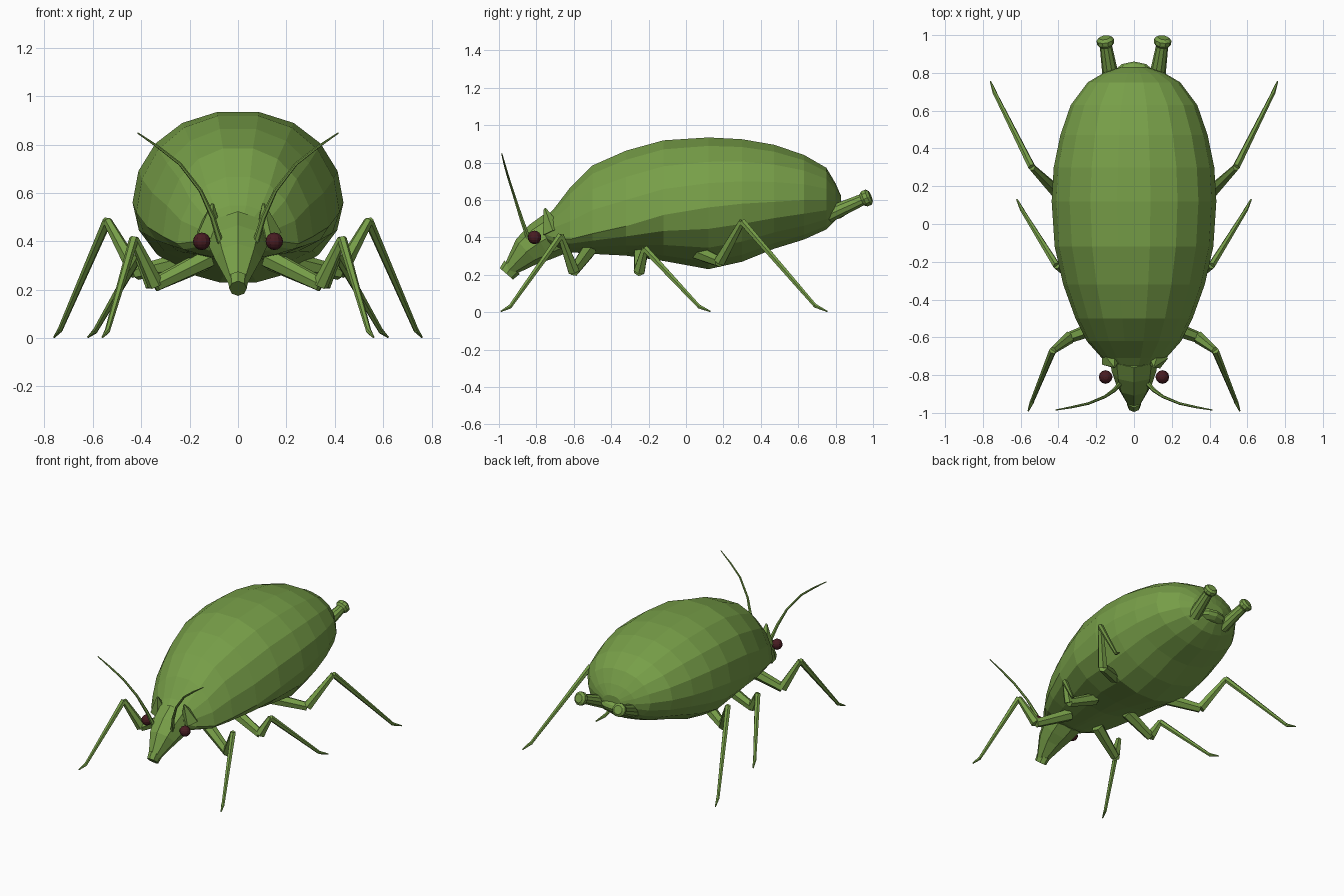
import bpy, bmesh, math
from mathutils import Vector

cube = bpy.data.objects.get("Cube")
if cube:
    bpy.data.objects.remove(cube, do_unlink=True)


def material(name, rgb):
    m = bpy.data.materials.new(name)
    m.use_nodes = True
    m.diffuse_color = (*rgb, 1)
    m.node_tree.nodes["Principled BSDF"].inputs["Base Color"].default_value = (*rgb, 1)
    return m


GREEN = material("leaf green", (0.185, 0.345, 0.065))
RED = material("dark red", (0.065, 0.012, 0.016))


def finish(name, bm, mat):
    bmesh.ops.recalc_face_normals(bm, faces=bm.faces)
    mesh = bpy.data.meshes.new(name)
    bm.to_mesh(mesh)
    bm.free()
    mesh.materials.append(mat)
    ob = bpy.data.objects.new(name, mesh)
    bpy.context.collection.objects.link(ob)
    return ob


def loft(name, rings, mat=GREEN):
    """Skin a list of point rings and cap both ends."""
    bm = bmesh.new()
    loops = [[bm.verts.new(p) for p in ring] for ring in rings]
    n = len(loops[0])
    for a, b in zip(loops, loops[1:]):
        for i in range(n):
            j = (i + 1) % n
            bm.faces.new((a[i], a[j], b[j], b[i]))
    bm.faces.new(loops[0])
    bm.faces.new(loops[-1])
    return finish(name, bm, mat)


def tube(name, path, radii, sides=6, flat=1.0):
    """Tapered tube along a path; flat scales the thickness across the path."""
    pts = [Vector(p) for p in path]
    rings = []
    for i, p in enumerate(pts):
        d = (pts[min(i + 1, len(pts) - 1)] - pts[max(i - 1, 0)]).normalized()
        u = Vector((1, 0, 0))
        u = (u - d * u.dot(d)).normalized()
        v = d.cross(u)
        rings.append([p + radii[i] * (u * math.cos(a) + v * math.sin(a) * flat)
                      for a in (2 * math.pi * k / sides for k in range(sides))])
    return loft(name, rings)


def ball(name, centre, size, mat, segments=12, rings=8):
    bm = bmesh.new()
    bmesh.ops.create_uvsphere(bm, u_segments=segments, v_segments=rings, radius=1)
    for v in bm.verts:
        v.co = Vector(c + s * w for c, s, w in zip(centre, size, v.co))
    return finish(name, bm, mat)


# Body: y, top, bottom, half width, height of widest line, lower pinch
body = [
    (-0.76, 0.50, 0.36, 0.11, 0.42, 1.0),
    (-0.71, 0.55, 0.34, 0.17, 0.40, 1.3),
    (-0.62, 0.67, 0.32, 0.25, 0.39, 1.8),
    (-0.50, 0.79, 0.31, 0.31, 0.42, 1.8),
    (-0.32, 0.87, 0.30, 0.375, 0.46, 1.6),
    (-0.12, 0.925, 0.27, 0.42, 0.52, 1.2),
    (0.12, 0.94, 0.225, 0.436, 0.56, 1.0),
    (0.30, 0.93, 0.265, 0.425, 0.58, 1.0),
    (0.47, 0.90, 0.335, 0.39, 0.59, 1.0),
    (0.63, 0.845, 0.385, 0.335, 0.60, 1.0),
    (0.75, 0.775, 0.44, 0.245, 0.60, 1.0),
    (0.80, 0.69, 0.49, 0.16, 0.59, 1.0),
    (0.83, 0.62, 0.54, 0.07, 0.58, 1.0),
]
SIDES = 18
rings = []
for y, top, bottom, half, mid, pinch in body:
    ring = []
    for k in range(SIDES):
        a = 2 * math.pi * k / SIDES
        c, s = math.cos(a), math.sin(a)
        w = abs(c) ** (0.92 if s >= 0 else pinch)
        z = mid + s * ((top - mid) if s >= 0 else (mid - bottom))
        ring.append((math.copysign(half * w, c), y, z))
    rings.append(ring)
loft("body", rings)

# Head tapering down to the snout, with the collar behind it
tube("head", [(0, -0.70, 0.42), (0, -0.78, 0.375), (0, -0.85, 0.325), (0, -0.955, 0.215)],
     [0.13, 0.118, 0.095, 0.034], 8, 0.92)
tube("snout_tip", [(0, -0.93, 0.24), (0, -0.96, 0.205)], [0.042, 0.036], 8, 1.3)

# Tail flap
ball("tail", (0, 0.79, 0.54), (0.11, 0.07, 0.045), GREEN, 10, 6)

# Leg joints: body, low joint, knee, ankle, toe
legs = {
    "front": [(0.12, -0.52, 0.33), (0.34, -0.60, 0.22), (0.43, -0.67, 0.41),
              (0.54, -0.94, 0.03), (0.56, -0.99, 0.004)],
    "middle": [(0.14, -0.24, 0.32), (0.35, -0.25, 0.22), (0.41, -0.22, 0.34),
               (0.59, 0.07, 0.03), (0.62, 0.13, 0.004)],
    "hind": [(0.20, 0.06, 0.32), (0.42, 0.18, 0.27), (0.54, 0.30, 0.485),
             (0.735, 0.69, 0.035), (0.76, 0.755, 0.004)],
}

for side, s in (("left", 1), ("right", -1)):
    def flip(points):
        return [(s * x, y, z) for x, y, z in points]

    for pos, joints in legs.items():
        j = flip(joints)
        tube(f"{pos}_{side}_hip", j[:2], [0.042, 0.03])
        tube(f"{pos}_{side}_thigh", j[1:3], [0.034, 0.019])
        tube(f"{pos}_{side}_shin", j[2:4], [0.02, 0.011])
        tube(f"{pos}_{side}_foot", j[3:], [0.012, 0.004])

    # Eyes and feelers
    ball(f"{side}_eye", (s * 0.15, -0.81, 0.40), (0.036,) * 3, RED)
    tube(f"{side}_feeler", flip([(0.07, -0.84, 0.385), (0.105, -0.88, 0.50),
                                 (0.155, -0.915, 0.61), (0.24, -0.95, 0.72),
                                 (0.33, -0.97, 0.79), (0.415, -0.985, 0.848)]),
         [0.014, 0.011, 0.008, 0.007, 0.006, 0.003])

    # Pointed corner of the collar
    tube(f"{side}_collar_point", flip([(0.12, -0.71, 0.43), (0.105, -0.755, 0.555)]),
         [0.06, 0.006], 5)

    # Rear pipes with rounded rims
    tube(f"{side}_rear_pipe", flip([(0.12, 0.76, 0.52), (0.15, 0.95, 0.605)]),
         [0.045, 0.032], 10)
    tube(f"{side}_rear_pipe_rim", flip([(0.148, 0.942, 0.60), (0.15, 0.955, 0.606),
                                        (0.153, 0.975, 0.615), (0.155, 0.987, 0.62)]),
         [0.034, 0.046, 0.046, 0.03], 10)
